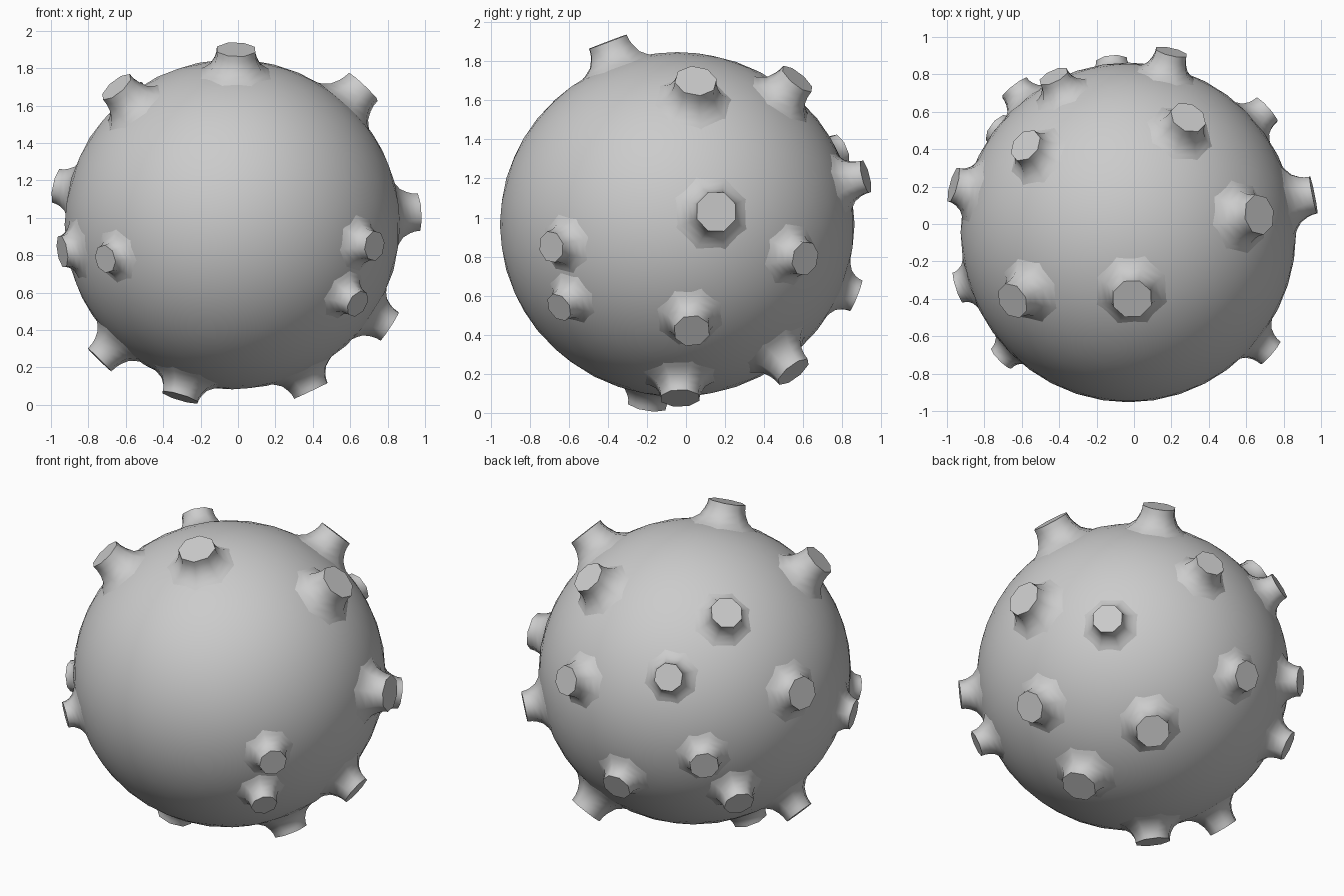
import bpy, bmesh, math
from mathutils import Vector

if "Cube" in bpy.data.objects:
    bpy.data.objects.remove(bpy.data.objects["Cube"])

CENTRE = Vector((-0.03, -0.045, 0.965))
RADII = Vector((0.897, 0.908, 0.882))

grey = bpy.data.materials.new("plain grey")
grey.diffuse_color = (0.6, 0.6, 0.6, 1)
grey.use_nodes = True
grey.node_tree.nodes["Principled BSDF"].inputs["Base Color"].default_value = grey.diffuse_color


def finish(bm, name):
    bmesh.ops.recalc_face_normals(bm, faces=bm.faces)
    mesh = bpy.data.meshes.new(name)
    bm.to_mesh(mesh)
    bm.free()
    mesh.materials.append(grey)
    ob = bpy.data.objects.new(name, mesh)
    bpy.context.collection.objects.link(ob)
    bpy.ops.object.select_all(action='DESELECT')
    ob.select_set(True)
    bpy.context.view_layer.objects.active = ob
    bpy.ops.object.shade_smooth_by_angle(angle=math.radians(60))
    return ob


# round body, very slightly squashed
bm = bmesh.new()
bmesh.ops.create_icosphere(bm, subdivisions=4, radius=1)
for v in bm.verts:
    v.co = CENTRE + v.co * RADII
finish(bm, "body")


def surface_point(p):
    """Project a point onto the body surface."""
    q = p - CENTRE
    k = Vector((q.x / RADII.x, q.y / RADII.y, q.z / RADII.z)).length
    return CENTRE + q / k


# eight-sided stub that flares smoothly into the body
def knob(tip, r):
    tip = Vector(tip)
    axis = (tip - CENTRE).normalized()
    u = axis.orthogonal().normalized()
    w = axis.cross(u)
    base = surface_point(tip)
    height = (tip - base).length
    # (radius factor, height factor above the body surface)
    profile = [(2.05, -0.07), (1.65, 0.06), (1.32, 0.24), (1.1, 0.5),
               (1.02, 0.75), (1.0, 1.0)]
    bm = bmesh.new()
    rings = []
    for f, h in profile:
        ring = []
        for i in range(8):
            a = math.tau * (i + 0.5) / 8
            off = (u * math.cos(a) + w * math.sin(a)) * r * f
            if h < 0.5:      # lower rings follow the curve of the body
                co = surface_point(base + off) + axis * height * h
            else:
                co = base + off + axis * height * h
            ring.append(bm.verts.new(co))
        rings.append(ring)
    for lo, hi in zip(rings, rings[1:]):
        for i in range(8):
            j = (i + 1) % 8
            bm.faces.new((lo[i], lo[j], hi[j], hi[i]))
    bm.faces.new(rings[-1])
    bm.faces.new(rings[0][::-1])
    finish(bm, "knob")


# cap centre and cap radius of every knob
# upper knobs
knob((-0.01, -0.40, 1.90), 0.11)
knob((-0.65, -0.41, 1.70), 0.10)
knob((0.29, 0.57, 1.71), 0.10)
knob((-0.58, 0.42, 1.66), 0.095)
knob((0.67, 0.05, 1.70), 0.11)
# knobs around the middle
knob((0.96, 0.155, 1.03), 0.108)
knob((-0.965, 0.21, 1.17), 0.10)
knob((-0.94, -0.34, 0.82), 0.09)
knob((-0.71, -0.72, 0.78), 0.077)
knob((0.73, -0.69, 0.85), 0.082)
knob((0.64, -0.65, 0.54), 0.077)
knob((0.71, 0.61, 0.79), 0.09)
knob((0.20, 0.92, 1.21), 0.09)
knob((-0.43, 0.79, 1.35), 0.085)
knob((-0.64, 0.73, 0.82), 0.087)
# lower knobs
knob((0.81, 0.03, 0.42), 0.095)
knob((-0.12, 0.87, 0.60), 0.09)
knob((-0.73, 0.51, 0.52), 0.09)
knob((0.32, 0.55, 0.21), 0.10)
knob((0.39, -0.03, 0.075), 0.105)
knob((-0.31, -0.20, 0.04), 0.105)
knob((-0.74, -0.08, 0.24), 0.09)
